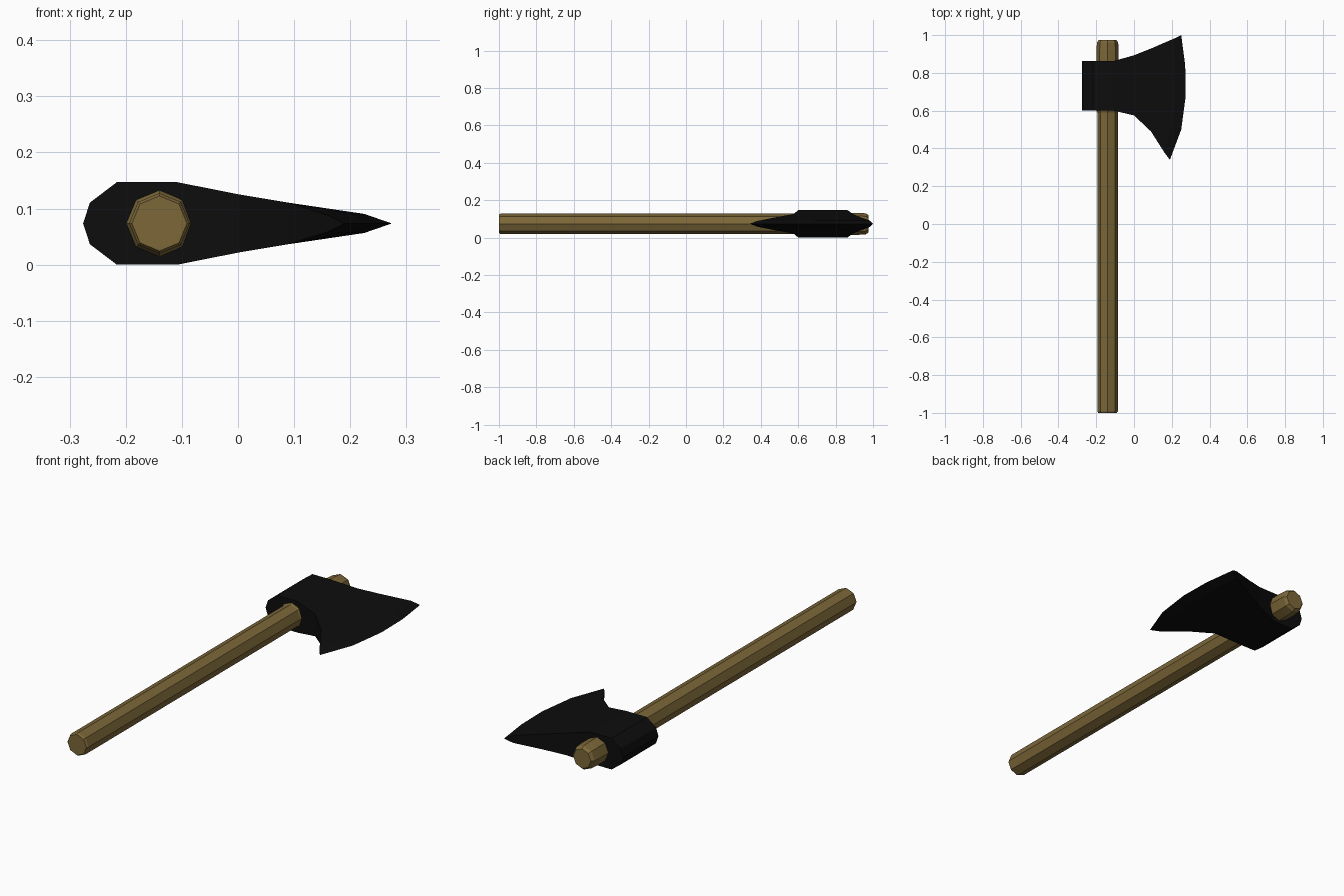
import bpy, bmesh
from math import cos, sin, pi

if "Cube" in bpy.data.objects:
    bpy.data.objects.remove(bpy.data.objects["Cube"])

ZC = 0.0735  # mid height of the whole axe


def make(name, bm, colour):
    bmesh.ops.recalc_face_normals(bm, faces=bm.faces)
    me = bpy.data.meshes.new(name)
    bm.to_mesh(me)
    bm.free()
    mat = bpy.data.materials.new(name + "_colour")
    mat.diffuse_color = (*colour, 1)
    mat.use_nodes = True
    mat.node_tree.nodes["Principled BSDF"].inputs["Base Color"].default_value = mat.diffuse_color
    me.materials.append(mat)
    ob = bpy.data.objects.new(name, me)
    bpy.context.collection.objects.link(ob)


def loft(bm, rings):
    """Skin closed rings of equal length and cap both ends."""
    vs = [[bm.verts.new(p) for p in r] for r in rings]
    n = len(vs[0])
    for a, b in zip(vs, vs[1:]):
        for i in range(n):
            j = (i + 1) % n
            bm.faces.new((a[i], a[j], b[j], b[i]))
    bm.faces.new(vs[0])
    bm.faces.new(vs[-1])


# Handle: octagonal shaft, slightly swollen through the head
bm = bmesh.new()
profile = [(-1.0, 0.049), (-0.992, 0.054), (0.59, 0.054), (0.60, 0.059),
           (0.92, 0.059), (0.962, 0.056), (0.975, 0.046)]
loft(bm, [[(-0.14 + r * cos(i * pi / 4), y, ZC + r * sin(i * pi / 4))
           for i in range(8)] for y, r in profile])
make("handle", bm, (0.20, 0.135, 0.04))

# Head: columns from poll to blade, each with rows from heel to toe
ROWS = 5


def column(x, y0, y1, t):
    return [(x, y0 + (y1 - y0) * i / (ROWS - 1), t) for i in range(ROWS)]


edge = [(0.19, 0.34), (0.25, 0.50), (0.274, 0.68), (0.271, 0.84), (0.25, 1.0)]
bevel = [(0.16, 0.38, 0.015), (0.20, 0.52, 0.017), (0.225, 0.68, 0.017),
         (0.224, 0.83, 0.017), (0.215, 0.983, 0.017)]
columns = [column(-0.264, 0.60, 0.863, 0.037),
           column(-0.216, 0.60, 0.863, 0.0735),
           column(-0.108, 0.60, 0.863, 0.0735),
           column(0.0, 0.575, 0.893, 0.052),
           column(0.09, 0.49, 0.929, 0.037),
           bevel]


def outline(col):
    """Closed ring: top side heel to toe, underside back again."""
    return ([(x, y, ZC + t) for x, y, t in col]
            + [(x, y, ZC - t) for x, y, t in reversed(col)])


bm = bmesh.new()
ridge = [(x, y, 0) for x, y, t in column(-0.276, 0.60, 0.863, 0)]
cutting = [(x, y, 0) for x, y in edge]
rings = [outline(c) for c in [ridge] + columns + [cutting]]
loft(bm, rings)
bmesh.ops.remove_doubles(bm, verts=bm.verts, dist=0.0005)
make("axe_head", bm, (0.004, 0.004, 0.004))
